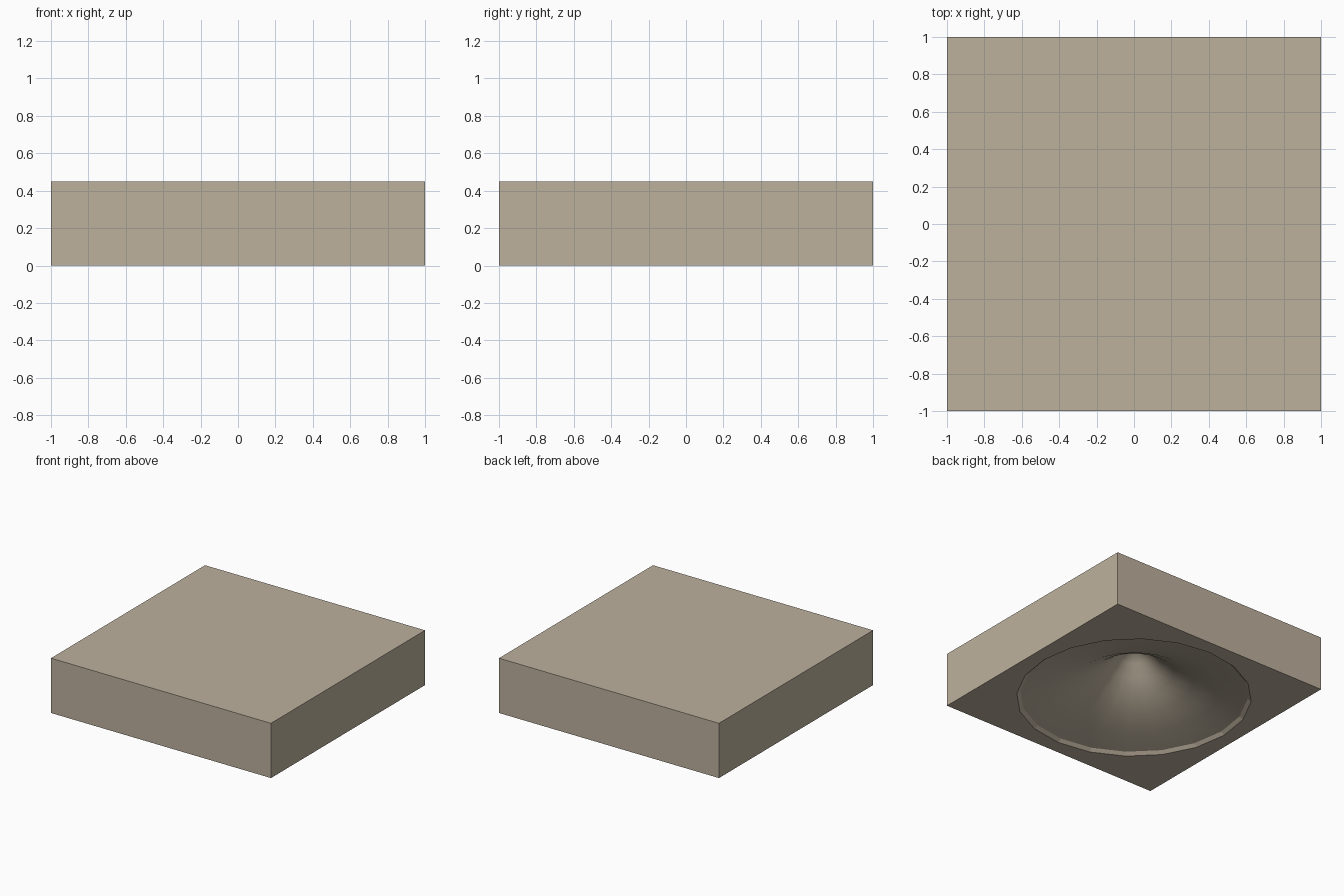
import bpy, bmesh, math

if "Cube" in bpy.data.objects:
    bpy.data.objects.remove(bpy.data.objects["Cube"])

SIDES = 20
HEIGHT = 0.45


def material(name, colour):
    m = bpy.data.materials.new(name)
    m.diffuse_color = (*colour, 1)
    m.use_nodes = True
    m.node_tree.nodes["Principled BSDF"].inputs["Base Color"].default_value = m.diffuse_color
    return m


stone = material("warm beige", (0.51, 0.44, 0.34))

bm = bmesh.new()

# Square slab: open-bottomed box
low = [bm.verts.new((x, y, 0)) for x, y in ((-1, -1), (1, -1), (1, 1), (-1, 1))]
high = [bm.verts.new((v.co.x, v.co.y, HEIGHT)) for v in low]
bm.faces.new(high)
for i in range(4):
    j = (i + 1) % 4
    bm.faces.new((low[i], low[j], high[j], high[i]))

# Flared funnel recess in the underside: chamfered lip, then a trumpet curve
profile = [(0.885, 0), (0.858, 0.023), (0.65, 0.066), (0.45, 0.13), (0.30, 0.21),
           (0.20, 0.285), (0.12, 0.365), (0.06, 0.41)]
rings = []
for r, z in profile:
    rings.append([bm.verts.new((r * math.cos(2 * math.pi * k / SIDES),
                                r * math.sin(2 * math.pi * k / SIDES), z))
                  for k in range(SIDES)])
tip = bm.verts.new((0, 0, 0.425))
for k in range(SIDES):
    n = (k + 1) % SIDES
    for a, b in zip(rings, rings[1:]):
        bm.faces.new((a[k], b[k], b[n], a[n])).smooth = True
    bm.faces.new((rings[-1][k], tip, rings[-1][n])).smooth = True

# Flat underside between the square rim and the round opening
rim = [e for e in bm.edges if e.is_boundary]
bmesh.ops.triangle_fill(bm, edges=rim, use_beauty=True, normal=(0, 0, -1))
bmesh.ops.recalc_face_normals(bm, faces=bm.faces)

# Keep the lip and the slab crisp, the funnel smooth
for e in bm.edges:
    if all(v in rings[0] for v in e.verts) or all(v in rings[1] for v in e.verts):
        e.smooth = False
lip = set(rings[0])
for f in bm.faces:
    if any(v in lip for v in f.verts):
        f.smooth = False

mesh = bpy.data.meshes.new("hollowed_slab")
bm.to_mesh(mesh)
bm.free()
mesh.materials.append(stone)
slab = bpy.data.objects.new("hollowed_slab", mesh)
bpy.context.collection.objects.link(slab)
